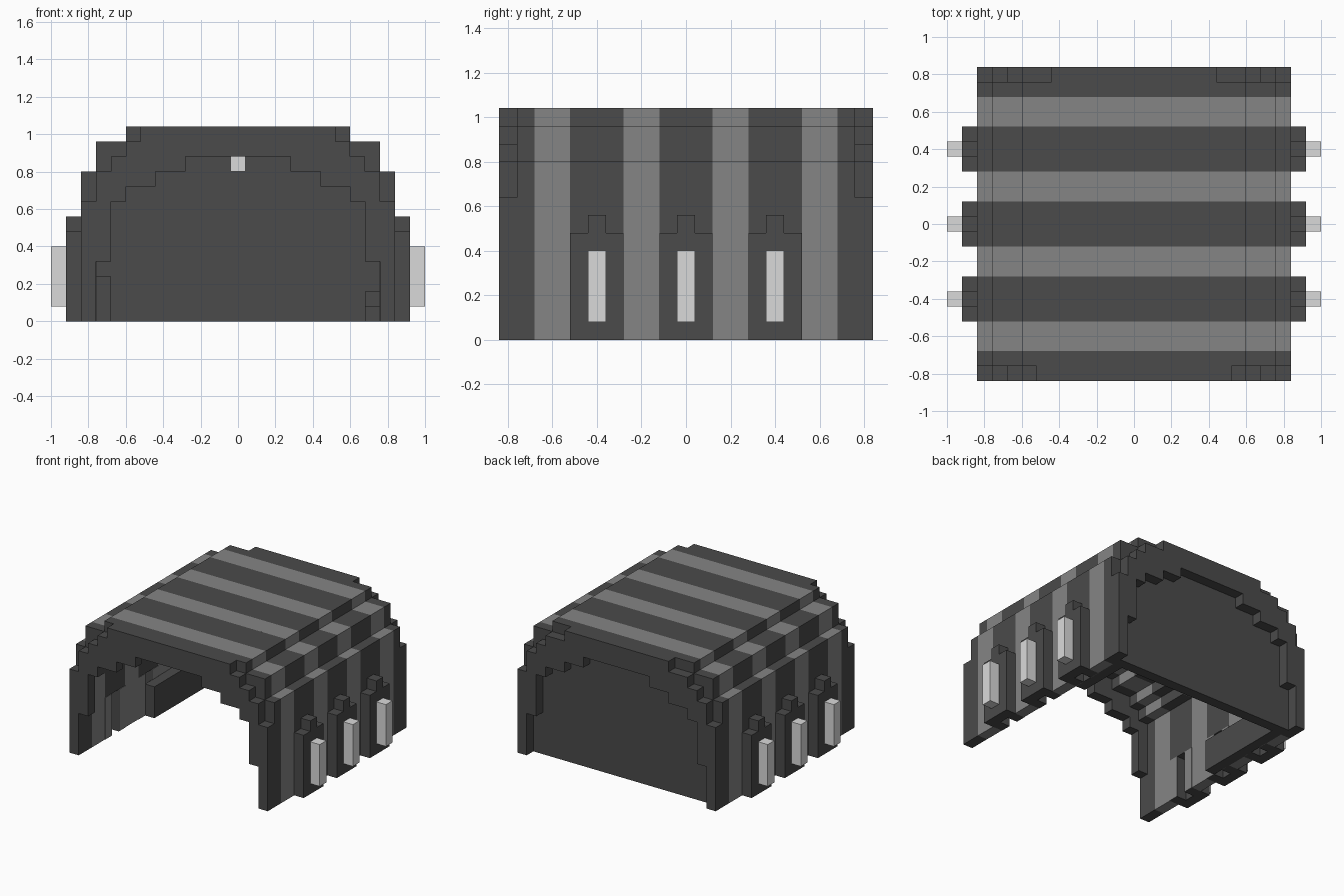
import bpy, bmesh

if "Cube" in bpy.data.objects:
    bpy.data.objects.remove(bpy.data.objects["Cube"], do_unlink=True)


def material(name, v):
    m = bpy.data.materials.new(name)
    m.use_nodes = True
    col = (v, v, v, 1)
    m.diffuse_color = col
    m.node_tree.nodes["Principled BSDF"].inputs["Base Color"].default_value = col
    return m


DARK = material("dark grey", 0.069)
MID = material("mid grey", 0.235)
LIGHT = material("light grey", 0.70)


def finish(name, bm, mat):
    bmesh.ops.recalc_face_normals(bm, faces=bm.faces)
    me = bpy.data.meshes.new(name)
    bm.to_mesh(me)
    bm.free()
    me.materials.append(mat)
    ob = bpy.data.objects.new(name, me)
    bpy.context.collection.objects.link(ob)


def box(name, x, y, z, mat):
    bm = bmesh.new()
    bmesh.ops.create_cube(bm, size=1)
    for v in bm.verts:
        v.co = [r[0] if c < 0 else r[1] for c, r in zip(v.co, (x, y, z))]
    finish(name, bm, mat)


def stairs(steps):
    """Right-hand outline going up, from (half width, top height) steps."""
    pts, z = [], 0
    for half, top in steps:
        pts += [(half, z), (half, top)]
        z = top
    return pts


def arch(name, y0, y1, outer, inner, mat):
    out = stairs(outer)
    pts = out + [(-x, z) for x, z in reversed(out)]
    if inner:
        inn = stairs(inner)
        pts += [(-x, z) for x, z in inn] + inn[::-1]
    bm = bmesh.new()
    face = bm.faces.new([bm.verts.new((x, y0, z)) for x, z in pts])
    ext = bmesh.ops.extrude_face_region(bm, geom=[face], use_keep_orig=True)
    verts = [g for g in ext["geom"] if isinstance(g, bmesh.types.BMVert)]
    bmesh.ops.translate(bm, verts=verts, vec=(0, y1 - y0, 0))
    finish(name, bm, mat)


# stepped cross-sections
BODY = [(.84, .80), (.76, .96), (.60, 1.04)]
END = [(.84, .64), (.76, .80), (.68, .88), (.60, .96)]
SHELL = [(.76, .72), (.68, .80), (.60, .88), (.44, .96)]
OPENING = [(.76, .32), (.68, .64), (.60, .72), (.44, .80), (.28, .88)]

# end frames and recessed back wall
arch("front_frame", -.84, -.76, END + [(.52, 1.04)], OPENING, DARK)
arch("front_band", -.76, -.68, BODY, SHELL, DARK)
arch("back_wall", .68, .76, BODY, None, DARK)
arch("back_frame", .76, .84, END + [(.44, 1.04)], OPENING, DARK)

# lighter shell bands
for i, y in enumerate((-.68, -.28, .12, .52)):
    arch(f"light_band_{i}", y, y + .16, BODY, SHELL, MID)

# dark bands swell into side pods, with a narrow recess inside each pod
for i, y in enumerate((-.4, 0, .4)):
    arch(f"pod_band_middle_{i}", y - .04, y + .04,
         [(.92, .56)] + BODY, [(.84, .32)] + SHELL, DARK)
    box(f"ceiling_lamp_{i}", (-.04, .04), (y - .04, y + .04), (.80, .96), LIGHT)
    for side, s in (("left", 1), ("right", -1)):
        box(f"{side}_side_lamp_{i}", sorted((s * .92, s)),
            (y - .04, y + .04), (.08, .40), LIGHT)
    for end, y0 in (("front", y - .12), ("back", y + .04)):
        arch(f"pod_band_{end}_{i}", y0, y0 + .08, [(.92, .48)] + BODY, SHELL, DARK)
        # lighter lower wall beside the recess
        for side, s in (("left", 1), ("right", -1)):
            box(f"{side}_{end}_inner_panel_{i}", sorted((s * .757, s * .76)),
                (y0, y0 + .08), (0, .32), MID)

# low blocks along the inner walls
box("bench", (-.76, -.68), (-.04, .68), (0, .24), DARK)
box("low_step", (.68, .76), (.28, .44), (0, .08), DARK)
box("high_step", (.68, .76), (.44, .68), (0, .16), DARK)
